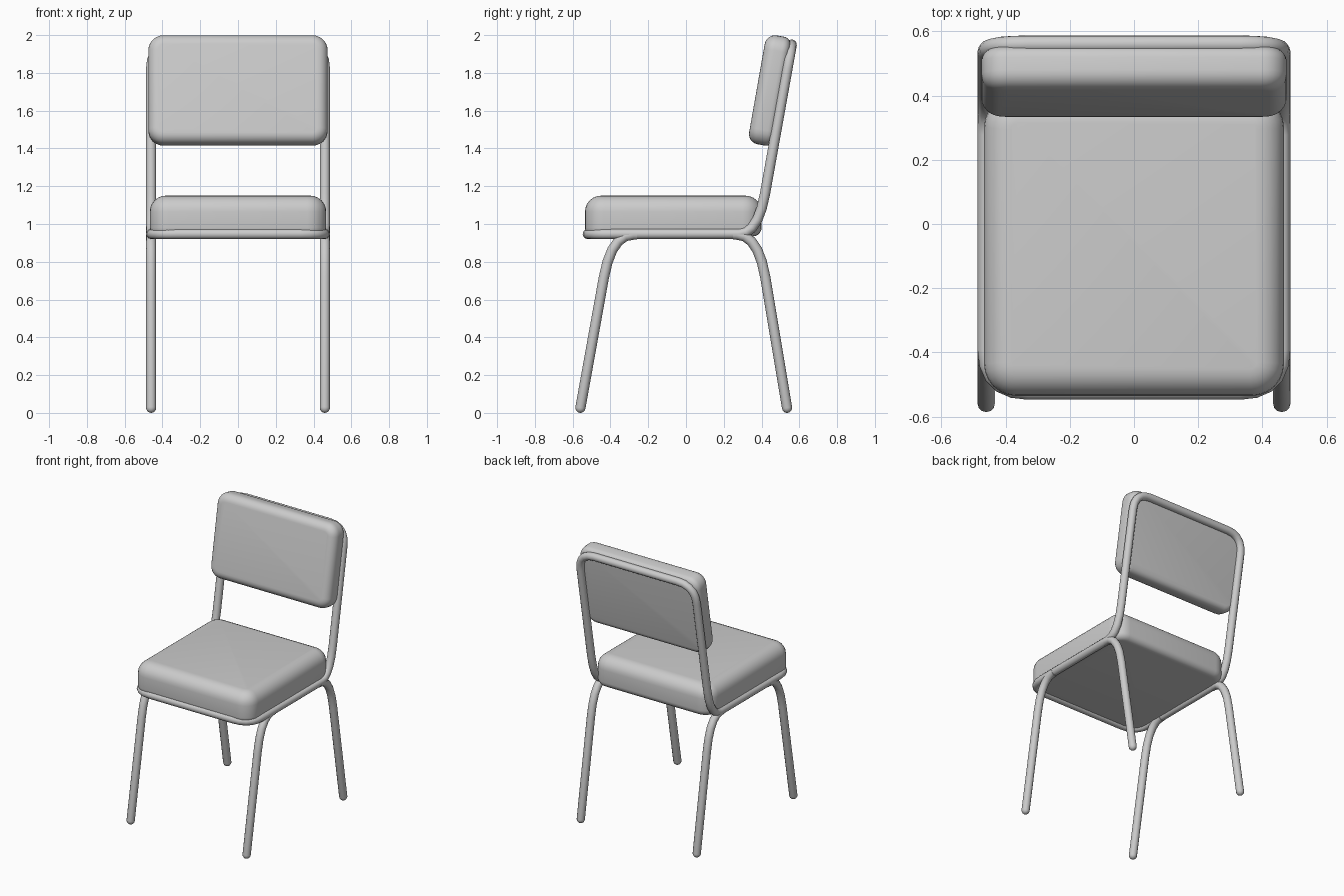
import bpy, bmesh, math
from mathutils import Vector

if "Cube" in bpy.data.objects:
    bpy.data.objects.remove(bpy.data.objects["Cube"])

TUBE = 0.027


def smooth(obj):
    bpy.ops.object.select_all(action='DESELECT')
    obj.select_set(True)
    bpy.context.view_layer.objects.active = obj
    bpy.ops.object.shade_smooth_by_angle(angle=math.radians(40))


def bend(before, corner, after, d_in, d_out, steps=5):
    """Points rounding a corner, starting d_in before it and ending d_out after it."""
    c = Vector(corner)
    a = c + (Vector(before) - c).normalized() * d_in
    b = c + (Vector(after) - c).normalized() * d_out
    return [a * (1 - t) ** 2 + c * 2 * t * (1 - t) + b * t * t
            for t in (i / steps for i in range(steps + 1))]


def tube(name, points, cyclic=False, radii=None):
    curve = bpy.data.curves.new(name, 'CURVE')
    curve.dimensions = '3D'
    curve.bevel_depth = TUBE
    curve.bevel_resolution = 4
    curve.use_fill_caps = True
    spline = curve.splines.new('POLY')
    spline.points.add(len(points) - 1)
    for i, p in enumerate(points):
        spline.points[i].co = (*p, 1)
        spline.points[i].radius = radii[i] if radii else 1
    spline.use_cyclic_u = cyclic
    obj = bpy.data.objects.new(name, curve)
    bpy.context.collection.objects.link(obj)
    bpy.ops.object.select_all(action='DESELECT')
    obj.select_set(True)
    bpy.context.view_layer.objects.active = obj
    bpy.ops.object.convert(target='MESH')
    smooth(bpy.context.view_layer.objects.active)


def cushion(name, size, location, tilt, corner, top, bottom):
    """Padded slab: rounded outline, then rounded upper and lower rims."""
    bm = bmesh.new()
    bmesh.ops.create_cube(bm, size=1)
    bmesh.ops.scale(bm, vec=size, verts=bm.verts)
    upright = [e for e in bm.edges if abs(e.verts[0].co.z - e.verts[1].co.z) > 1e-4]
    bmesh.ops.bevel(bm, geom=upright, offset=corner, segments=6, profile=0.5, affect='EDGES')
    for z, radius in ((size[2] / 2, top), (-size[2] / 2, bottom)):
        rim = [e for e in bm.edges if all(abs(v.co.z - z) < 1e-4 for v in e.verts)]
        bmesh.ops.bevel(bm, geom=rim, offset=radius, segments=6, profile=0.5, affect='EDGES')
    mesh = bpy.data.meshes.new(name)
    bm.to_mesh(mesh)
    bm.free()
    obj = bpy.data.objects.new(name, mesh)
    obj.location = location
    obj.rotation_euler.x = tilt
    bpy.context.collection.objects.link(obj)
    smooth(obj)


# One continuous tube: seat rails, front bar and back hoop
X = 0.46
front = Vector((X, -0.52, 0.947))
elbow = Vector((X, 0.38, 0.947))
crown = Vector((X, 0.56, 1.95))


def flip(p):
    return Vector((-p[0], p[1], p[2]))


half = (bend(flip(front), front, elbow, 0.13, 0.13)
        + bend(front, elbow, crown, 0.10, 0.215)
        + bend(elbow, crown, flip(crown), 0.13, 0.13))
tube("tube_frame", half + [flip(p) for p in reversed(half)], cyclic=True)

# Bent legs with rounded feet
for name, foot_y, knee_y, end_y in (("front_leg", -0.559, -0.394, -0.26),
                                    ("rear_leg", 0.535, 0.382, 0.25)):
    for side, x in (("right", X), ("left", -X)):
        foot = Vector((x, foot_y, TUBE))
        knee = Vector((x, knee_y, 0.944))
        end = Vector((x, end_y, 0.944))
        down = (foot - knee).normalized()
        angles = [math.radians(a) for a in (85, 65, 45, 22, 0)]
        pts = [foot + down * TUBE * math.sin(a) for a in angles]
        radii = [math.cos(a) for a in angles]
        curve_pts = bend(foot, knee, end, 0.23, 0.115) + [end]
        tube(f"{name}_{side}", pts + curve_pts, radii=radii + [1] * len(curve_pts))

# Seat and backrest padding
cushion("seat", (0.934, 0.935, 0.215), (0, -0.0675, 1.0425), 0, 0.10, 0.085, 0.045)
cushion("backrest", (0.95, 0.585, 0.135), (0, 0.442, 1.708), math.radians(80), 0.08, 0.055, 0.04)
